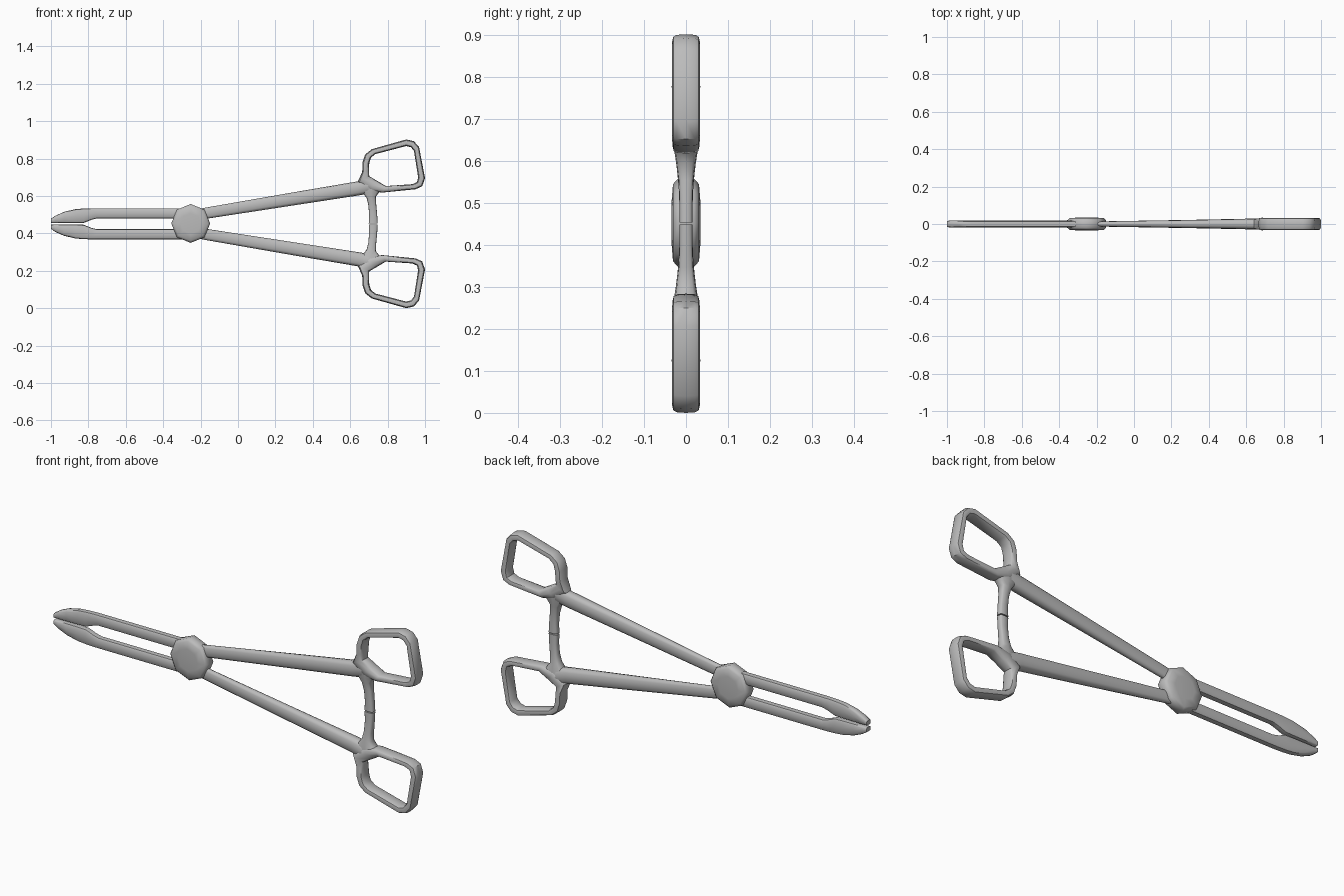
import bpy, bmesh, math
from mathutils import Vector

MID = 0.451   # height of the mirror line between both halves

steel = bpy.data.materials.new("brushed_steel")
steel.diffuse_color = (0.5, 0.5, 0.5, 1)


def finish(name, bm, angle=45):
    bmesh.ops.recalc_face_normals(bm, faces=bm.faces)
    me = bpy.data.meshes.new(name)
    bm.to_mesh(me)
    bm.free()
    me.materials.append(steel)
    ob = bpy.data.objects.new(name, me)
    bpy.context.collection.objects.link(ob)
    bpy.context.view_layer.objects.active = ob
    ob.select_set(True)
    bpy.ops.object.shade_smooth_by_angle(angle=math.radians(angle))
    ob.select_set(False)
    return ob


def loft(name, stations, closed=False, power=0.6, sides=12):
    """Rounded section between edge points a and b (x, z) with half depth h."""
    for side, sgn in (("upper", 1), ("lower", -1)):
        bm = bmesh.new()
        rings = []
        for ax, az, bx, bz, h in stations:
            ring = []
            for i in range(sides):
                t = 2 * math.pi * i / sides
                c, s = math.cos(t), math.sin(t)
                u = math.copysign(abs(c) ** power, c)
                v = math.copysign(abs(s) ** power, s)
                k = (1 + u) / 2
                x, z = ax + (bx - ax) * k, az + (bz - az) * k
                ring.append(bm.verts.new((x, v * h, MID + sgn * (z - MID))))
            rings.append(ring)
        n = len(rings)
        for i in range(n if closed else n - 1):
            r, q = rings[i], rings[(i + 1) % n]
            for j in range(sides):
                k = (j + 1) % sides
                bm.faces.new((r[j], r[k], q[k], q[j]))
        if not closed:
            bm.faces.new(rings[0])
            bm.faces.new(rings[-1])
        finish(side + "_" + name, bm)


# finger loops: inner x, z, outer x, z, half depth
loft("finger_loop", [
    (0.702, 0.775, 0.666, 0.78, 0.034), (0.711, 0.805, 0.680, 0.822, 0.033),
    (0.735, 0.824, 0.715, 0.850, 0.033), (0.900, 0.867, 0.900, 0.902, 0.033),
    (0.925, 0.860, 0.940, 0.893, 0.033), (0.941, 0.840, 0.968, 0.862, 0.033),
    (0.963, 0.700, 1.000, 0.695, 0.033), (0.957, 0.674, 0.985, 0.652, 0.033),
    (0.932, 0.663, 0.950, 0.636, 0.033), (0.790, 0.653, 0.770, 0.618, 0.032),
    (0.745, 0.680, 0.700, 0.630, 0.032), (0.702, 0.705, 0.640, 0.675, 0.030),
    (0.700, 0.735, 0.664, 0.728, 0.033)], closed=True)

# tapering shanks running into the loops
loft("shank", [
    (-0.30, 0.458, -0.30, 0.512, 0.012), (-0.176, 0.477, -0.176, 0.537, 0.014),
    (0.30, 0.550, 0.30, 0.620, 0.022), (0.64, 0.602, 0.64, 0.678, 0.029),
    (0.70, 0.612, 0.69, 0.700, 0.030), (0.755, 0.630, 0.735, 0.680, 0.028)], power=0.75)

# ratchet arms between the shanks
loft("ratchet_arm", [
    (0.655, 0.640, 0.775, 0.640, 0.029), (0.668, 0.615, 0.757, 0.622, 0.027),
    (0.688, 0.588, 0.737, 0.597, 0.023), (0.697, 0.550, 0.739, 0.555, 0.018),
    (0.701, 0.500, 0.744, 0.502, 0.016), (0.699, 0.4535, 0.747, 0.4535, 0.016)])

# jaws: straight bar, small step and rounded tip
loft("jaw", [
    (-0.22, 0.480, -0.22, 0.534, 0.018), (-0.755, 0.480, -0.755, 0.534, 0.018),
    (-0.785, 0.472, -0.785, 0.534, 0.018), (-0.825, 0.456, -0.825, 0.533, 0.018),
    (-0.87, 0.455, -0.87, 0.529, 0.018), (-0.93, 0.455, -0.93, 0.515, 0.018),
    (-0.975, 0.455, -0.975, 0.495, 0.018), (-1.0, 0.456, -1.0, 0.478, 0.017)], power=0.55)

# eight-sided pivot boss with softly domed faces
bm = bmesh.new()
profile = [(0.055, -0.034), (0.092, -0.031), (0.104, -0.020),
           (0.104, 0.020), (0.092, 0.031), (0.055, 0.034)]
rows = []
for r, y in profile:
    rows.append([bm.verts.new((-0.253 + r * math.cos(i * math.pi / 4), y,
                               MID + 0.002 + r * math.sin(i * math.pi / 4)))
                 for i in range(8)])
for p, q in zip(rows, rows[1:]):
    for j in range(8):
        k = (j + 1) % 8
        bm.faces.new((p[j], p[k], q[k], q[j]))
for row, y in ((rows[0], -0.035), (rows[-1], 0.035)):
    tip = bm.verts.new((-0.253, y, MID + 0.002))
    for j in range(8):
        bm.faces.new((row[j], row[(j + 1) % 8], tip))
finish("pivot_boss", bm, 60)
